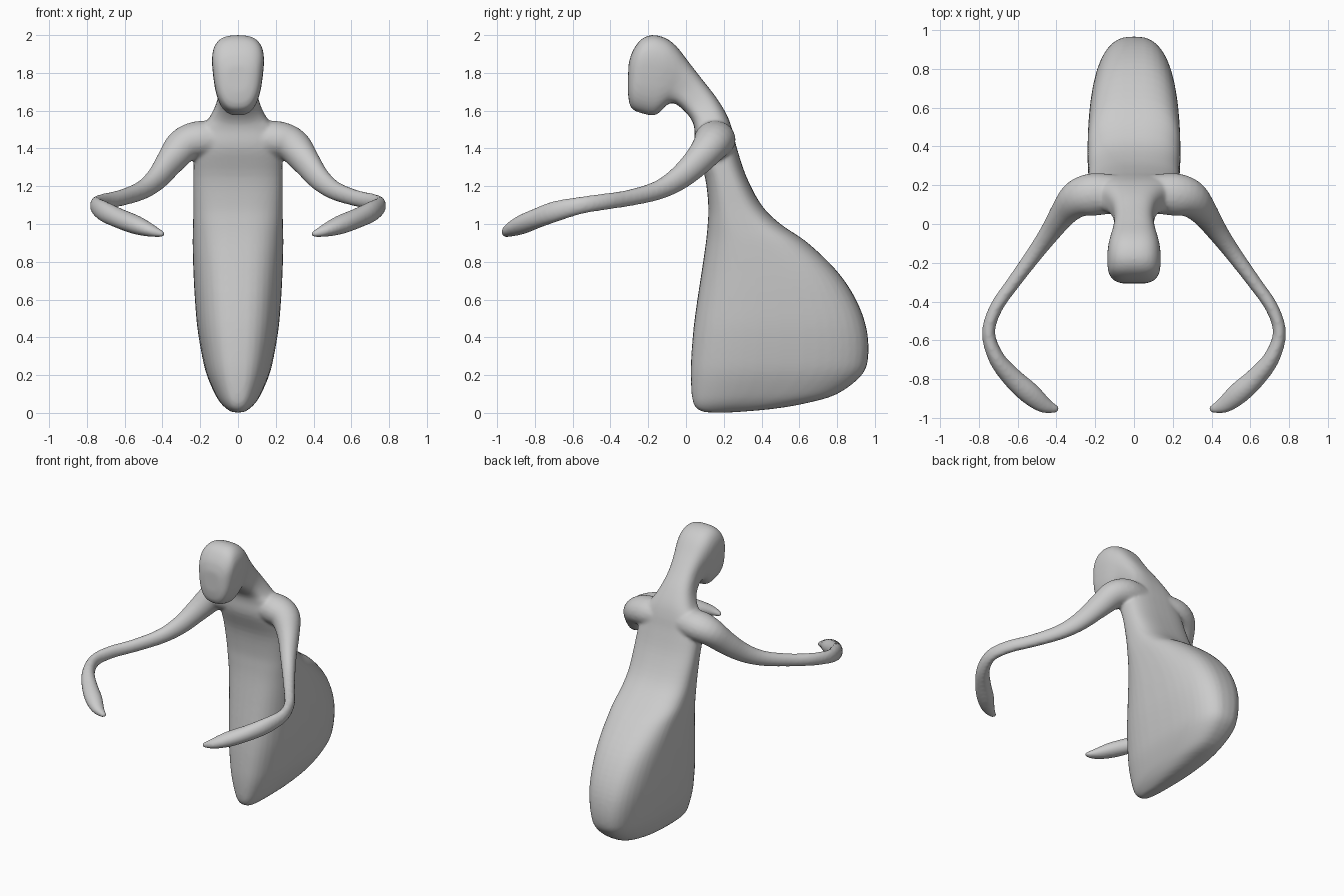
import bpy, bmesh, math
from mathutils import Vector

if "Cube" in bpy.data.objects:
    bpy.data.objects.remove(bpy.data.objects["Cube"])


def refine(rows, steps=4):
    """Catmull-Rom interpolation of rows of numbers."""
    out = []
    for i in range(len(rows) - 1):
        p0, p1 = rows[max(i - 1, 0)], rows[i]
        p2, p3 = rows[i + 1], rows[min(i + 2, len(rows) - 1)]
        for k in range(steps):
            t = k / steps
            out.append([0.5 * (2 * b + (c - a) * t + (2 * a - 5 * b + 4 * c - d) * t ** 2
                               + (3 * b - a - 3 * c + d) * t ** 3)
                        for a, b, c, d in zip(p0, p1, p2, p3)])
    out.append(list(rows[-1]))
    return out


def power(v, n):
    return math.copysign(abs(v) ** (2 / n), v)


def loft(bm, rings):
    """Skin closed rings and cap both ends."""
    loops = [[bm.verts.new(p) for p in ring] for ring in rings]
    n = len(loops[0])
    for a, b in zip(loops, loops[1:]):
        for i in range(n):
            j = (i + 1) % n
            bm.faces.new((a[i], a[j], b[j], b[i]))
    bm.faces.new(loops[0][::-1])
    bm.faces.new(loops[-1])


SIDES = 40
ANGLES = [2 * math.pi * i / SIDES for i in range(SIDES)]

# robe: height, front y, back y, half width
robe = [(0.003, .10, .25, .03), (.02, .06, .45, .058), (.05, .04, .63, .09),
        (.1, .03, .80, .122), (.2, .025, .93, .165), (.3, .028, .965, .19),
        (.45, .04, .955, .215), (.6, .06, .90, .228), (.75, .083, .80, .236),
        (.9, .105, .645, .24), (1.0, .115, .50, .238), (1.1, .118, .40, .236),
        (1.25, .10, .32, .236), (1.4, .05, .27, .23)]
# neck and head: front y z, back y z, half width, taper
head = [(.045, 1.5, .245, 1.5, .2, 0), (.03, 1.55, .215, 1.58, .15, 0),
        (-.01, 1.60, .16, 1.67, .115, 0), (-.06, 1.638, .09, 1.76, .103, 0),
        (-.10, 1.632, .02, 1.85, .108, .08), (-.13, 1.60, -.05, 1.94, .122, .14),
        (-.17, 1.575, -.11, 1.985, .130, .18), (-.23, 1.585, -.18, 2.0, .132, .18),
        (-.28, 1.605, -.24, 1.975, .125, .18), (-.30, 1.64, -.285, 1.91, .10, .15),
        (-.308, 1.70, -.305, 1.84, .06, .1)]
stations = [(f, z, b, z, w, 0) for z, f, b, w in robe] + head

bm = bmesh.new()
rings = []
for fy, fz, by, bz, w, taper in refine(stations):
    ring = []
    for a in ANGLES:
        s, c = power(math.sin(a), 2.8), power(math.cos(a), 2.8)
        ring.append((w * c * (1 + taper * s),
                     (fy + by) / 2 + s * (by - fy) / 2,
                     (fz + bz) / 2 + s * (bz - fz) / 2))
    rings.append(ring)
loft(bm, rings)

# arm: centre x y z, horizontal radius, vertical radius
arm = [(.10, .155, 1.445, .10, .10), (.21, .152, 1.445, .11, .10),
       (.29, .13, 1.415, .098, .092), (.36, .06, 1.33, .072, .078),
       (.43, -.04, 1.24, .054, .064), (.51, -.15, 1.178, .043, .051),
       (.62, -.30, 1.138, .036, .044), (.71, -.43, 1.118, .034, .044),
       (.75, -.56, 1.098, .034, .046), (.71, -.69, 1.067, .042, .055),
       (.63, -.79, 1.03, .052, .053), (.54, -.872, .995, .057, .05),
       (.46, -.935, .965, .042, .034), (.39, -.957, .943, .016, .014)]
path = refine(arm)
for sign in (1, -1):
    rings = []
    for i, (x, y, z, rh, rv) in enumerate(path):
        before, after = path[max(i - 1, 0)], path[min(i + 1, len(path) - 1)]
        tangent = (Vector(after[:3]) - Vector(before[:3])).normalized()
        side = tangent.cross(Vector((0, 0, 1))).normalized()
        up = side.cross(tangent)
        ring = []
        for a in ANGLES[::2]:
            p = Vector((x, y, z)) + side * rh * math.cos(a) + up * rv * math.sin(a)
            ring.append((p.x * sign, p.y, p.z))
        rings.append(ring)
    loft(bm, rings)

bmesh.ops.recalc_face_normals(bm, faces=bm.faces[:])
mesh = bpy.data.meshes.new("robed_figure")
bm.to_mesh(mesh)
bm.free()
figure = bpy.data.objects.new("robed_figure", mesh)
bpy.context.collection.objects.link(figure)

# fuse body and arms into one soft skin
remesh = figure.modifiers.new("fuse", 'REMESH')
remesh.mode = 'VOXEL'
remesh.voxel_size = 0.01
remesh.use_smooth_shade = True
smooth = figure.modifiers.new("soften", 'SMOOTH')
smooth.factor = 0.5
smooth.iterations = 8
